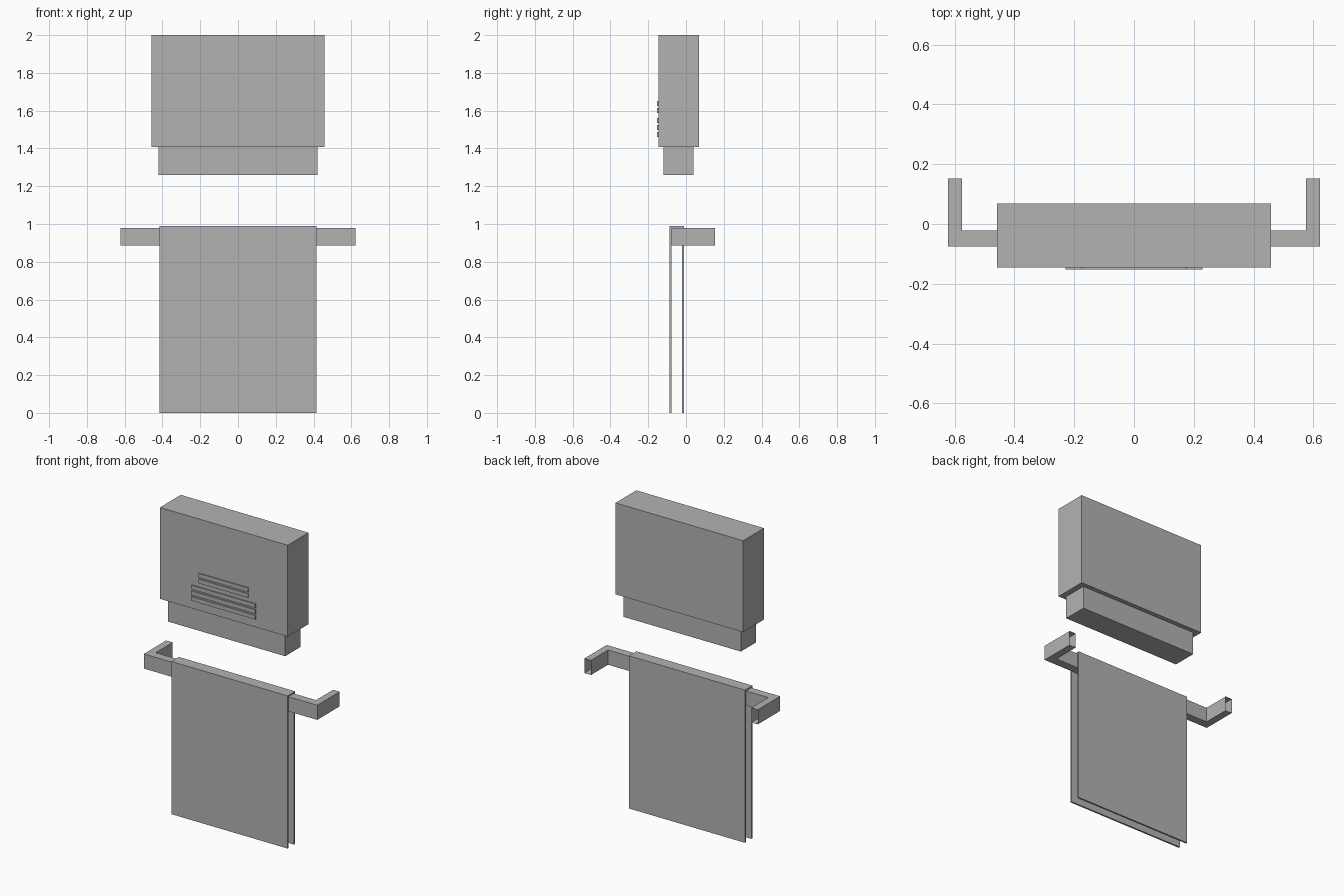
import bpy
import bmesh

cube = bpy.data.objects.get("Cube")
if cube:
    bpy.data.objects.remove(cube, do_unlink=True)

grey = bpy.data.materials.new("plain grey")
grey.use_nodes = True
grey.diffuse_color = (0.45, 0.45, 0.45, 1)
grey.node_tree.nodes["Principled BSDF"].inputs["Base Color"].default_value = grey.diffuse_color


def finish(name, bm):
    bmesh.ops.recalc_face_normals(bm, faces=bm.faces)
    mesh = bpy.data.meshes.new(name)
    bm.to_mesh(mesh)
    bm.free()
    mesh.materials.append(grey)
    obj = bpy.data.objects.new(name, mesh)
    bpy.context.collection.objects.link(obj)
    return obj


def box(name, half_width, y, z):
    """Box centred on x = 0, from y[0] to y[1] and z[0] to z[1]."""
    bm = bmesh.new()
    bmesh.ops.create_cube(bm, size=1)
    for v in bm.verts:
        v.co = (v.co.x * 2 * half_width, y[v.co.y > 0], z[v.co.z > 0])
    return finish(name, bm)


def extrude(name, profile, direction, capped=True):
    """Closed profile extruded along a direction."""
    bm = bmesh.new()
    face = bm.faces.new([bm.verts.new(p) for p in profile])
    new = bmesh.ops.extrude_face_region(bm, geom=[face], use_keep_orig=capped)
    moved = [g for g in new["geom"] if isinstance(g, bmesh.types.BMVert)]
    bmesh.ops.translate(bm, verts=moved, vec=direction)
    return finish(name, bm)


# Wall cabinet with a narrower base
box("cabinet_body", 0.458, (-0.145, 0.068), (1.407, 2.0))
box("cabinet_base", 0.421, (-0.118, 0.039), (1.26, 1.407))

# Vent slats: three wide below, two narrow above
for i, bottom in enumerate((1.46, 1.497, 1.534, 1.587, 1.624)):
    width = 0.229 if i < 3 else 0.177
    box(f"vent_slat_{i + 1}", width, (-0.1525, -0.145), (bottom, bottom + 0.026))

# Towel rail: a square tube swept along a U, open at the wall ends
outer = [(-0.622, 0.1525), (-0.622, -0.076), (0.622, -0.076), (0.622, 0.1525)]
inner = [(-0.575, 0.1525), (-0.575, -0.022), (0.575, -0.022), (0.575, 0.1525)]
bm = bmesh.new()
rings = []
for o, i in zip(outer, inner):
    corners = [(*o, 0.885), (*o, 0.98), (*i, 0.98), (*i, 0.885)]
    rings.append([bm.verts.new(c) for c in corners])
for a, b in zip(rings, rings[1:]):
    for k in range(4):
        n = (k + 1) % 4
        bm.faces.new((a[k], a[n], b[n], b[k]))
finish("towel_rail", bm)

# Towel folded over the rail
front, back, top, cloth = -0.087, -0.010, 0.99, 0.011
fold = [(front, 0), (front, top), (back, top), (back, 0),
        (back - cloth, 0), (back - cloth, top - cloth),
        (front + cloth, top - cloth), (front + cloth, 0)]
extrude("towel", [(-0.416, y, z) for y, z in fold], (0.832, 0, 0))
